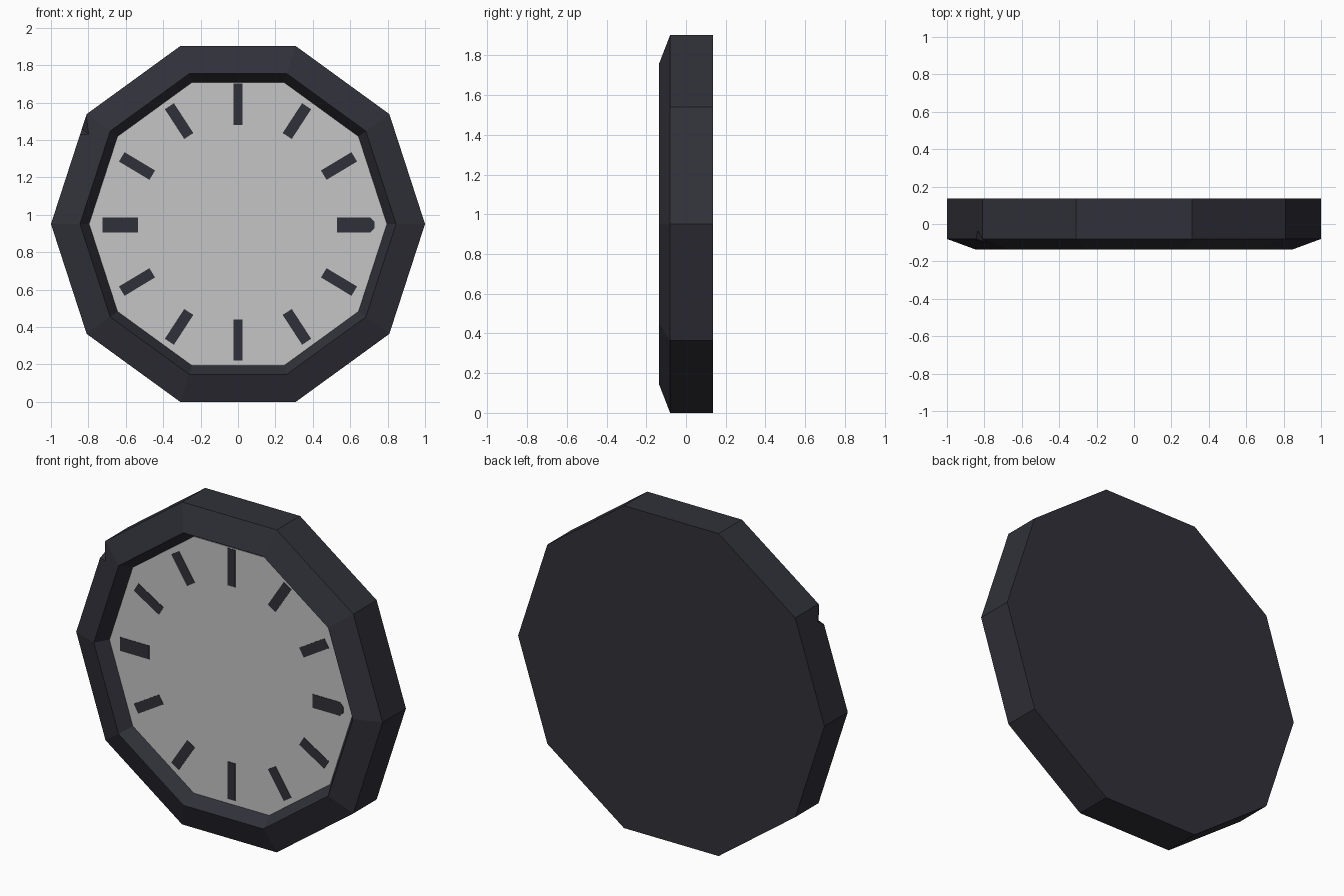
import bpy, bmesh, math
from mathutils import Vector

if "Cube" in bpy.data.objects:
    bpy.data.objects.remove(bpy.data.objects["Cube"])

N = 10
CZ = math.sin(math.radians(72))      # centre height of the decagon


def material(name, rgb):
    m = bpy.data.materials.new(name)
    m.diffuse_color = (*rgb, 1)
    m.use_nodes = True
    m.node_tree.nodes["Principled BSDF"].inputs["Base Color"].default_value = m.diffuse_color
    return m


dark = material("charcoal", (0.030, 0.030, 0.041))
pale = material("pale_grey", (0.56, 0.56, 0.56))


def make_object(name, bm, mat):
    bmesh.ops.recalc_face_normals(bm, faces=bm.faces)
    me = bpy.data.meshes.new(name)
    bm.to_mesh(me)
    bm.free()
    me.materials.append(mat)
    ob = bpy.data.objects.new(name, me)
    bpy.context.collection.objects.link(ob)
    return ob


def lathe(name, profile, mat):
    """Closed ten-sided solid from (radius, y) rings, capped at both ends."""
    bm = bmesh.new()
    rings = []
    for r, y in profile:
        rings.append([bm.verts.new((r * math.cos(math.tau * i / N), y,
                                    CZ + r * math.sin(math.tau * i / N))) for i in range(N)])
    for a, b in zip(rings, rings[1:]):
        for i in range(N):
            j = (i + 1) % N
            bm.faces.new((a[i], a[j], b[j], b[i]))
    bm.faces.new(rings[0])
    bm.faces.new(rings[-1][::-1])
    return make_object(name, bm, mat)


# Case: flat back, straight sides, sloped bezel, recessed inner wall
case = lathe("clock_case", [(1.0, 0.137), (1.0, -0.08), (0.845, -0.137), (0.795, -0.056)], dark)

# Dial plate sitting in the recess
lathe("dial", [(0.796, -0.056), (0.796, -0.061)], pale)

# Small chip in the upper left bezel edge
a, b = Vector((-0.811, -0.083, CZ + 0.588)), Vector((-0.848, -0.083, CZ + 0.475))
c, d = Vector((-0.797, -0.098, CZ + 0.48)), Vector((-0.838, -0.03, CZ + 0.51))
bm = bmesh.new()
for p in (a, b, c + (c - d) * 0.3, d + (d - c) * 0.3):
    bm.verts.new(p)
bmesh.ops.convex_hull(bm, input=bm.verts)
cutter = make_object("chip_cutter", bm, dark)
cutter.hide_render = True
cutter.hide_viewport = True
mod = case.modifiers.new("chip", 'BOOLEAN')
mod.operation = 'DIFFERENCE'
mod.solver = 'EXACT'
mod.object = cutter


# Hour marks: thin plates on the dial, lying along a line to the centre
def mark(name, x, z, angle, length, width, taper=0.0):
    bm = bmesh.new()
    h, w = length / 2, width / 2
    outline = [(-h, -w), (h - taper, -w), (h, -w + taper), (h, w - taper), (h - taper, w), (-h, w)]
    if not taper:
        outline = [(-h, -w), (h, -w), (h, w), (-h, w)]
    ca, sa = math.cos(angle), math.sin(angle)
    f = bm.faces.new([bm.verts.new((x + u * ca - v * sa, -0.0605, CZ + z + u * sa + v * ca))
                      for u, v in outline])
    res = bmesh.ops.extrude_face_region(bm, geom=[f])
    for v in res["geom"]:
        if isinstance(v, bmesh.types.BMVert):
            v.co.y -= 0.003
    make_object(name, bm, dark)


mark("mark_top", 0, 0.64, math.pi / 2, 0.22, 0.05)
mark("mark_bottom", 0, -0.62, -math.pi / 2, 0.22, 0.05)
mark("mark_right", 0.63, -0.005, 0, 0.20, 0.08, 0.022)
mark("mark_left", -0.63, -0.005, math.pi, 0.19, 0.08)
for sx in (1, -1):
    for sz in (1, -1):
        tag = ("right" if sx > 0 else "left") + ("_upper" if sz > 0 else "_lower")
        for kind, x, z, deg in (("steep", 0.315, 0.55, 57), ("shallow", 0.54, 0.31, 31)):
            t = math.radians(deg)
            mark(f"mark_{kind}_{tag}", sx * x, sz * z,
                 math.atan2(sz * math.sin(t), sx * math.cos(t)), 0.19, 0.058)
